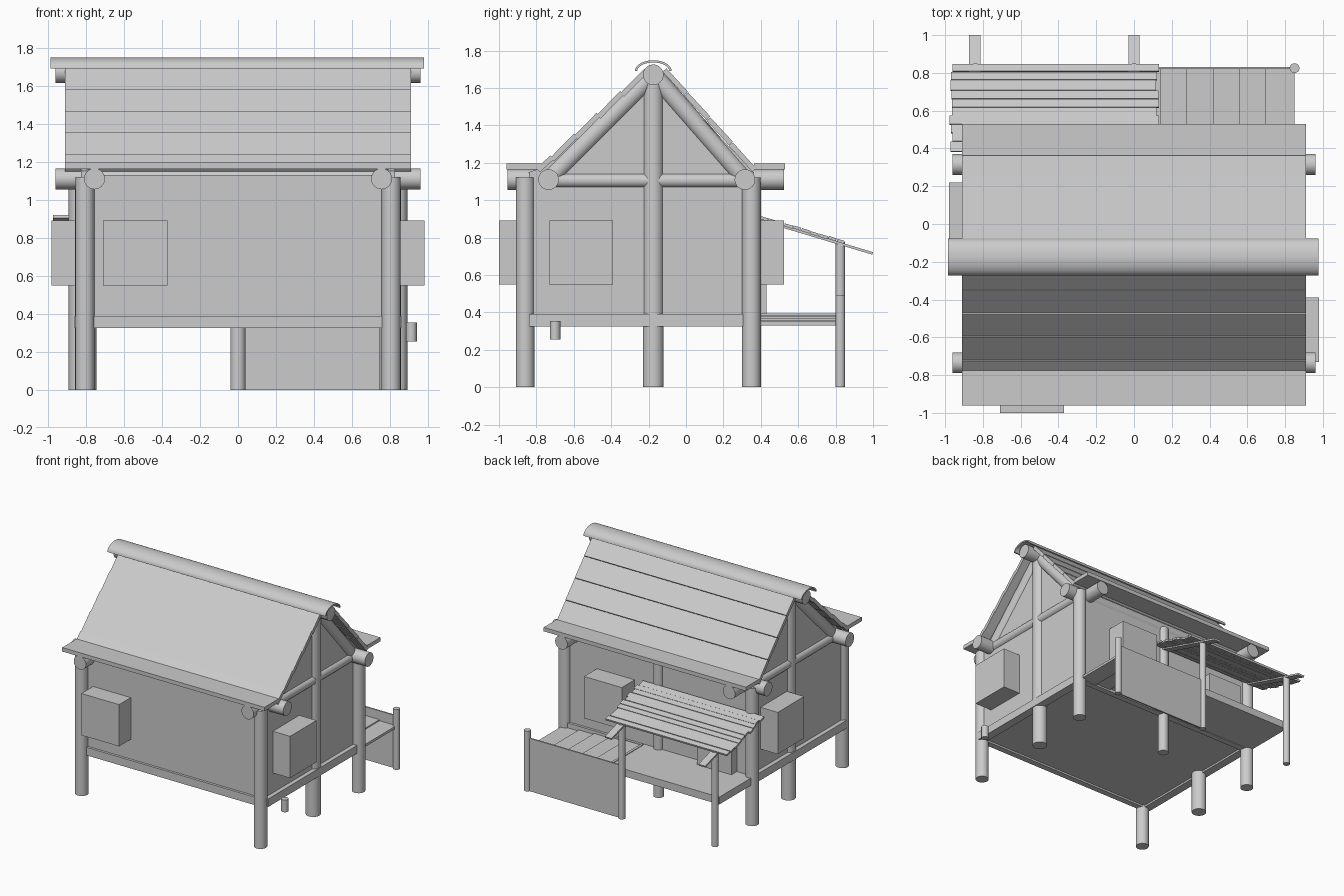
import bpy, bmesh, math, random
from mathutils import Vector

if "Cube" in bpy.data.objects:
    bpy.data.objects.remove(bpy.data.objects["Cube"])
random.seed(4)

def finish(name, bm, smooth=False):
    bmesh.ops.recalc_face_normals(bm, faces=bm.faces)
    me = bpy.data.meshes.new(name)
    bm.to_mesh(me)
    bm.free()
    ob = bpy.data.objects.new(name, me)
    bpy.context.collection.objects.link(ob)
    if smooth:
        bpy.context.view_layer.objects.active = ob
        ob.select_set(True)
        bpy.ops.object.shade_smooth_by_angle(angle=math.radians(40))
        ob.select_set(False)
    return ob

def box(name, x0, x1, y0, y1, z0, z1):
    bm = bmesh.new()
    bmesh.ops.create_cube(bm, size=1)
    for v in bm.verts:
        v.co = ((x0 + x1) / 2 + v.co.x * (x1 - x0),
                (y0 + y1) / 2 + v.co.y * (y1 - y0),
                (z0 + z1) / 2 + v.co.z * (z1 - z0))
    return finish(name, bm)

def log(name, a, b, r, sides=32):
    a, b = Vector(a), Vector(b)
    bm = bmesh.new()
    bmesh.ops.create_cone(bm, cap_ends=True, segments=sides, radius1=r, radius2=r,
                          depth=(b - a).length)
    q = (b - a).to_track_quat('Z', 'Y')
    for v in bm.verts:
        v.co = q @ v.co + (a + b) / 2
    return finish(name, bm, True)

def extrude_x(name, pts, x0, x1, smooth=False):
    # (y, z) profile extruded along x
    bm = bmesh.new()
    f = bm.faces.new([bm.verts.new((x0, y, z)) for y, z in pts])
    g = bmesh.ops.extrude_face_region(bm, geom=[f])['geom']
    for v in g:
        if isinstance(v, bmesh.types.BMVert):
            v.co.x = x1
    return finish(name, bm, smooth)

def plank(name, p, q, t, x0, x1):
    # board from (y, z) p to q, thickness t downwards
    d = Vector((q[0] - p[0], q[1] - p[1])).normalized()
    n = Vector((-d.y, d.x))
    if n.y > 0:
        n = -n
    n *= t
    return extrude_x(name, [p, q, (q[0] + n.x, q[1] + n.y), (p[0] + n.x, p[1] + n.y)], x0, x1)

RY, RZ = -0.175, 1.67          # ridge log centre
FY, BY, EZ = -0.735, 0.315, 1.11   # eave log centres

# posts, gable rafters and tie logs on both ends
for s, side in ((-1, "left"), (1, "right")):
    log(side + "_front_post", (.805 * s, -.86, 0), (.805 * s, -.86, 1.12), .05)
    log(side + "_back_post", (.84 * s, .35, 0), (.84 * s, .35, 1.12), .05)
    log(side + "_ridge_post", (.80 * s, RY, 0), (.80 * s, RY, RZ), .056)
    log(side + "_tie_log", (.755 * s, -.955, EZ), (.755 * s, .525, EZ), .055)
    log(side + "_tie_rail", (.81 * s, FY, 1.105), (.81 * s, BY, 1.105), .038)
    for y, n in ((FY, "front"), (BY, "back")):
        log(f"{side}_{n}_rafter", (.80 * s, RY, RZ), (.80 * s, y, EZ), .05)
    # gable wall
    xs = sorted((.79 * s, .825 * s))
    extrude_x(side + "_gable_wall", [(-.84, .36), (.36, .36), (.36, 1.15), (RY + .03, 1.68),
              (RY - .03, 1.68), (-.78, 1.17), (-.84, 1.15)], *xs)
    xs = sorted((.79 * s, .86 * s))
    box(side + "_sill", xs[0], xs[1], -.84, .37, .325, .39)
log("back_centre_post", (0, .35, 0), (0, .35, 1.1), .04)

# horizontal logs
log("ridge_log", (-.96, RY, RZ), (.96, RY, RZ), .055)
log("front_eave_log", (-.96, FY, EZ), (.96, FY, EZ), .055)
log("back_eave_log", (-.96, BY, EZ), (.96, BY, EZ), .055)

# long walls, sills and floor
box("front_wall", -.80, .80, -.85, -.82, .36, 1.13)
box("back_wall", -.82, .82, .33, .36, .36, 1.13)
box("front_sill", -.80, .80, -.87, -.82, .325, .39)
box("back_sill", -.82, .82, .33, .38, .325, .39)
box("floor", -.82, .82, -.84, .35, .34, .385)

# shutter boxes on each side
box("front_shutter", -.71, -.37, -1.0, -.83, .55, .89)
box("right_shutter", .80, .98, -.73, -.39, .55, .89)
box("left_shutter", -.98, -.80, -.12, .22, .55, .89)
box("back_shutter", .21, .55, .35, .525, .55, .89)
box("door", -.71, -.4, .35, .43, .39, .82)
log("hanging_peg", (.912, -.70, .255), (.912, -.70, .355), .028, 16)

# main roof: overlapping planks, then flat eave boards
for n, top, low, flat, cuts, lift in (
        ("front", (-.225, 1.700), (-.80, 1.170), -.96, [0, .22, .44, .65, .87, 1], -.012),
        ("back", (-.105, 1.705), (.375, 1.170), .53, [0, .24, .49, .74, 1], .004)):
    P, Q = Vector(top), Vector(low)
    for i in range(len(cuts) - 1):
        a = P.lerp(Q, cuts[i])
        b = P.lerp(Q, cuts[i + 1])
        if i < len(cuts) - 2:
            b.y += lift
        plank(f"{n}_roof_plank_{i}", tuple(a), tuple(b), .028, -.91, .91)
    y0, y1 = sorted((low[0] * .97, flat))
    box(n + "_eave_board", -.91, .91, y0, y1, 1.163, 1.195)

# curved ridge cap
outer, inner = [], []
for i in range(17):
    a = math.pi * i / 16
    outer.append((RY + .098 * math.cos(a), 1.69 + .058 * math.sin(a)))
    inner.append((RY + .086 * math.cos(a), 1.69 + .046 * math.sin(a)))
extrude_x("ridge_cap", outer + inner[::-1], -.985, .978, True)

# porch floor: solid half and gently stepped planks
box("porch_floor", -.86, .12, .37, .80, .33, .39)
edges = [.12, .14, .28, .42, .56, .70, .85]
for i in range(6):
    z = .395 - .009 * i
    box(f"porch_plank_{i}", edges[i], edges[i + 1], .375, .825, z - .02, z)

# porch posts and low fence board
for n, x, h in (("left", -.84, .775), ("centre", 0, .775), ("right", .85, .49)):
    log(n + "_porch_post", (x, .825, 0), (x, .825, h), .026, 20)
box("fence_board", 0, .85, .82, .832, 0, .43)

# porch roof: two battens under ragged planks
def roof_z(y):
    return .905 - .3 * (y - .39)
for n, x in (("left", -.843), ("centre", 0)):
    plank(n + "_porch_batten", (.36, roof_z(.36)), (1.0, roof_z(1.0)), .014, x - .03, x + .03)
ys = [.385, .44, .485, .53, .575, .62, .665, .71, .765, .81, .853]
for i in range(10):
    a, b = ys[i], ys[i + 1] - random.uniform(.001, .005)
    up = .014 + random.uniform(-.002, .002)
    plank(f"porch_roof_plank_{i}", (a, roof_z(a) + up), (b, roof_z(b) + up), .016,
          -.97 + random.uniform(-.012, .012), .125 + random.uniform(-.01, .01))
